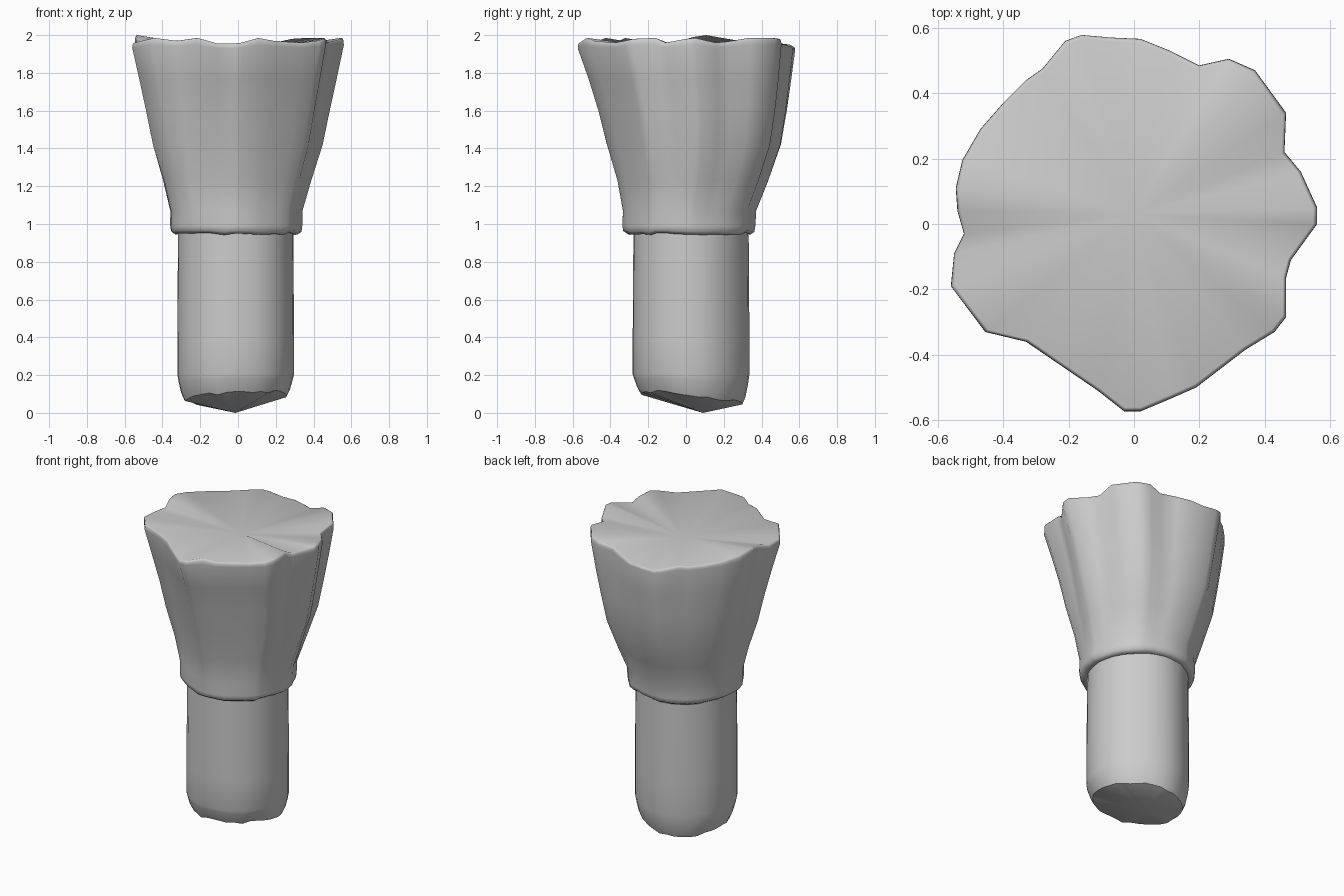
import bpy, bmesh, math, random
from mathutils import Vector

if "Cube" in bpy.data.objects:
    bpy.data.objects.remove(bpy.data.objects["Cube"])

random.seed(4)

# wavy outline of the top rim, seen from above
RIM = [(.56,.05),(.51,.16),(.46,.22),(.465,.34),(.37,.47),(.29,.505),(.20,.485),(.11,.53),
       (.02,.566),(-.07,.57),(-.16,.578),(-.21,.56),(-.28,.475),(-.33,.44),(-.40,.37),
       (-.47,.29),(-.525,.195),(-.545,.11),(-.54,.04),(-.52,-.03),(-.55,-.09),(-.56,-.19),
       (-.455,-.33),(-.33,-.36),(-.22,-.435),(-.11,-.51),(-.03,-.573),(.02,-.573),
       (.11,-.535),(.19,-.50),(.34,-.385),(.43,-.33),(.465,-.285),(.465,-.165),
       (.48,-.11),(.56,0)]
# height of each rim point, in hundredths above 1.9
RISE = [8.5,6,6.5,8.5,8.5,8,6,5,4,3.5,4,5,6,5.5,6,7,8.5,10,9,7,6,6,
        8.5,7,8.5,5.5,5.5,6,8.5,7,6,7,8,8.5,6,8]
N = len(RIM)
CX, CY = -.012, .018
ANG = [math.atan2(y - CY, x - CX) for x, y in RIM]
JIT = [random.uniform(-1, 1) for _ in RIM]


def loft(name, rings, start=None, end=None, angle=40):
    """Skin a stack of closed rings, optionally closing the ends with a fan."""
    bm = bmesh.new()
    loops = [[bm.verts.new(p) for p in r] for r in rings]
    for a, b in zip(loops, loops[1:]):
        for i in range(N):
            j = (i + 1) % N
            bm.faces.new((a[i], a[j], b[j], b[i]))
    for tip, lp in ((start, loops[0]), (end, loops[-1])):
        if tip:
            v = bm.verts.new(tip)
            for i in range(N):
                bm.faces.new((lp[i], lp[(i + 1) % N], v))
    bmesh.ops.recalc_face_normals(bm, faces=bm.faces)
    me = bpy.data.meshes.new(name)
    bm.to_mesh(me)
    bm.free()
    ob = bpy.data.objects.new(name, me)
    bpy.context.collection.objects.link(ob)
    bpy.ops.object.select_all(action='DESELECT')
    ob.select_set(True)
    bpy.context.view_layer.objects.active = ob
    bpy.ops.object.shade_smooth_by_angle(angle=math.radians(angle))
    return ob


def head_ring(t, z, r=.338, rise=0, scale=1, jitter=0):
    """Blend from a near circle (t=0) to the wavy rim (t=1)."""
    shift = .035 * math.sin(math.pi * t)
    pts = []
    for (x, y), a, k, h in zip(RIM, ANG, JIT, RISE):
        rr = r + .12 * (math.hypot(x - CX, y - CY) - .56)
        px = (CX + rr * math.cos(a)) * (1 - t) + x * t
        py = (CY + rr * math.sin(a)) * (1 - t) + y * t + shift
        pts.append(Vector((px * scale, py * scale,
                           z + rise * (h - 7) * .01 + jitter * k)))
    return pts


# flared head with rounded collar and fanned top
head = [head_ring(0, .955, .285), head_ring(0, .947, .325, jitter=.006),
        head_ring(0, .962, .347, jitter=.006), head_ring(0, .99, .351),
        head_ring(.04, 1.07, .343), head_ring(.26, 1.23), head_ring(.52, 1.42),
        head_ring(.68, 1.6), head_ring(.84, 1.77),
        head_ring(1, 1.94, rise=.6), head_ring(1, 1.957, rise=.9, scale=.998),
        head_ring(1, 1.967, rise=1, scale=.99), head_ring(1, 1.97, rise=1, scale=.978)]
loft("flared_head", head, end=(0, .03, 1.91), angle=65)


def stem_ring(r, z, tilt=0, jitter=0):
    """Slightly uneven round section; tilt makes the cut end slope."""
    pts = []
    for i in range(N):
        a = 2 * math.pi * i / N
        rr = r * (1 + .01 * math.cos(3 * a + 1) + .007 * math.sin(5 * a))
        dz = tilt * (-.03 * math.sin(a) + .016 * math.cos(a)) + jitter * JIT[i]
        pts.append(Vector((-.014 + rr * math.cos(a), .022 + rr * math.sin(a), z + dz)))
    return pts


# round stem with a worn, pointed lower end
stem = [stem_ring(.272, .08, 1, .009), stem_ring(.288, .115, .9, .007),
        stem_ring(.301, .165, .5, .004), stem_ring(.309, .205),
        stem_ring(.309, .4), stem_ring(.307, .7), stem_ring(.305, .97)]
loft("stem", stem, start=(-.014, .09, 0), end=(-.014, .022, .97))
